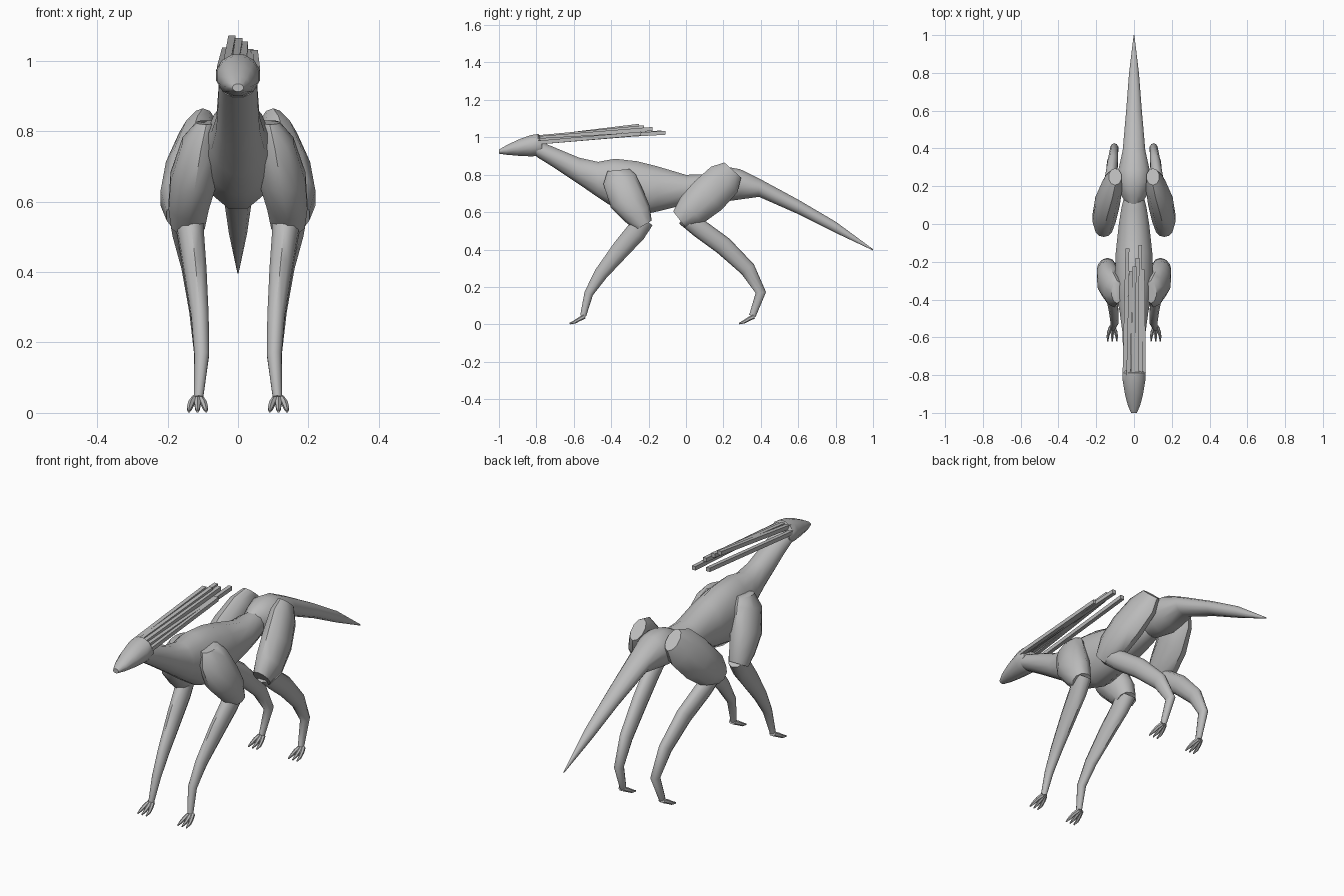
import bpy, bmesh, math
from mathutils import Vector

grey = bpy.data.materials.new("plain grey")
grey.diffuse_color = (0.5, 0.5, 0.5, 1)


def finish(name, bm, mirror=False, angle=40):
    bmesh.ops.recalc_face_normals(bm, faces=bm.faces)
    me = bpy.data.meshes.new(name)
    bm.to_mesh(me)
    bm.free()
    me.materials.append(grey)
    ob = bpy.data.objects.new(name, me)
    bpy.context.collection.objects.link(ob)
    if mirror:
        ob.modifiers.new("mirror", 'MIRROR').use_mirror_merge = False
    bpy.ops.object.select_all(action='DESELECT')
    ob.select_set(True)
    bpy.context.view_layer.objects.active = ob
    if angle:
        bpy.ops.object.shade_smooth_by_angle(angle=math.radians(angle))
    return ob


def loft(bm, rings, sides):
    """Skin a list of (centre, u axis, v axis) ellipses and cap the ends."""
    loops = []
    for c, u, v in rings:
        ts = [2 * math.pi * (i + 0.5) / sides for i in range(sides)]
        loops.append([bm.verts.new(c + u * math.cos(t) + v * math.sin(t)) for t in ts])
    for a, b in zip(loops, loops[1:]):
        for i in range(sides):
            j = (i + 1) % sides
            bm.faces.new((a[i], a[j], b[j], b[i]))
    bm.faces.new(loops[0])
    bm.faces.new(loops[-1])


def trunk(name, rows, sides=12):
    """Rows are (y, bottom z, top z, half width)."""
    bm = bmesh.new()
    loft(bm, [(Vector((0, y, (lo + hi) / 2)), Vector((w, 0, 0)),
               Vector((0, 0, (hi - lo) / 2))) for y, lo, hi, w in rows], sides)
    return finish(name, bm)


def limb(bm, rows, sides=10):
    """Rows are (x, y, z, half width across, half depth), ringed square to the path."""
    pts = [Vector(r[:3]) for r in rows]
    rings = []
    for i, r in enumerate(rows):
        t = pts[min(i + 1, len(pts) - 1)] - pts[max(i - 1, 0)]
        t.x = 0
        v = Vector((1, 0, 0)).cross(t.normalized())
        rings.append((pts[i], Vector((r[3], 0, 0)), v * r[4]))
    loft(bm, rings, sides)


def leg_part(name, rows):
    bm = bmesh.new()
    limb(bm, rows)
    return finish(name, bm, mirror=True, angle=50)


# Head, torso and tail
trunk("head", [(-1.0, .912, .935, .016), (-.96, .906, .958, .034), (-.90, .90, .988, .05),
               (-.83, .896, 1.014, .062), (-.79, .898, 1.02, .064), (-.77, .91, .99, .056)])
trunk("torso", [(-.80, .895, .985, .056), (-.72, .845, .955, .058), (-.57, .745, .893, .064),
                (-.47, .675, .872, .078), (-.38, .615, .89, .095), (-.26, .575, .877, .104),
                (-.15, .60, .848, .10), (0, .638, .802, .083), (.08, .655, .805, .07),
                (.14, .67, .80, .055)])
trunk("tail", [(.10, .69, .80, .035), (.15, .665, .825, .07), (.22, .655, .845, .09),
               (.29, .665, .832, .085), (.39, .68, .782, .062), (.60, .588, .668, .043),
               (.80, .488, .55, .027), (1.0, .395, .402, .002)])

# Front legs
leg_part("front_upper_leg", [(.09, -.36, .825, .03, .06), (.105, -.355, .775, .055, .09),
                             (.125, -.315, .67, .07, .098), (.14, -.26, .59, .06, .078),
                             (.142, -.225, .53, .05, .048)])
leg_part("front_lower_leg", [(.14, -.225, .56, .045, .055), (.132, -.27, .49, .038, .055),
                             (.122, -.345, .405, .034, .05), (.108, -.455, .27, .026, .037),
                             (.103, -.52, .165, .022, .024), (.112, -.55, .045, .014, .016)])

# Hind legs
leg_part("hind_upper_leg", [(.10, .25, .825, .035, .06), (.115, .205, .775, .055, .098),
                            (.14, .12, .69, .068, .105), (.158, .03, .61, .065, .092),
                            (.16, -.035, .56, .045, .055)])
leg_part("hind_lower_leg", [(.158, -.01, .575, .04, .045), (.15, .07, .515, .038, .05),
                            (.128, .20, .42, .034, .05), (.112, .33, .295, .028, .042),
                            (.104, .40, .17, .022, .028), (.112, .355, .045, .014, .018)])

# Paws: three splayed, tapering toes on each foot
for name, y in (("front_toes", -.55), ("hind_toes", .355)):
    bm = bmesh.new()
    for dx in (-.022, 0, .022):
        limb(bm, [(.115 + dx * .3, y + .008, .042, .011, .012),
                  (.115 + dx * .8, y - .02, .028, .010, .011),
                  (.115 + dx * 1.05, y - .045, .013, .008, .009),
                  (.115 + dx * 1.1, y - .072, .004, .003, .004)], 6)
    finish(name, bm, mirror=True)

# Crest: straight square rods swept back from the head
bm = bmesh.new()
rods = [((-.050, -.79, .972), (-.035, -.13, 1.027)), ((-.030, -.80, .995), (-.017, -.25, 1.062)),
        ((-.006, -.80, 1.0), (.003, -.225, 1.054)), ((.015, -.80, .995), (.018, -.18, 1.045)),
        ((.035, -.79, .985), (.033, -.11, 1.024)), ((.052, -.79, .972), (.046, -.24, 1.02))]
r = .0145
for a, b in rods:
    loft(bm, [(Vector(p), Vector((r, 0, 0)), Vector((0, 0, r))) for p in (a, b)], 4)
finish("crest_rods", bm, angle=0)
